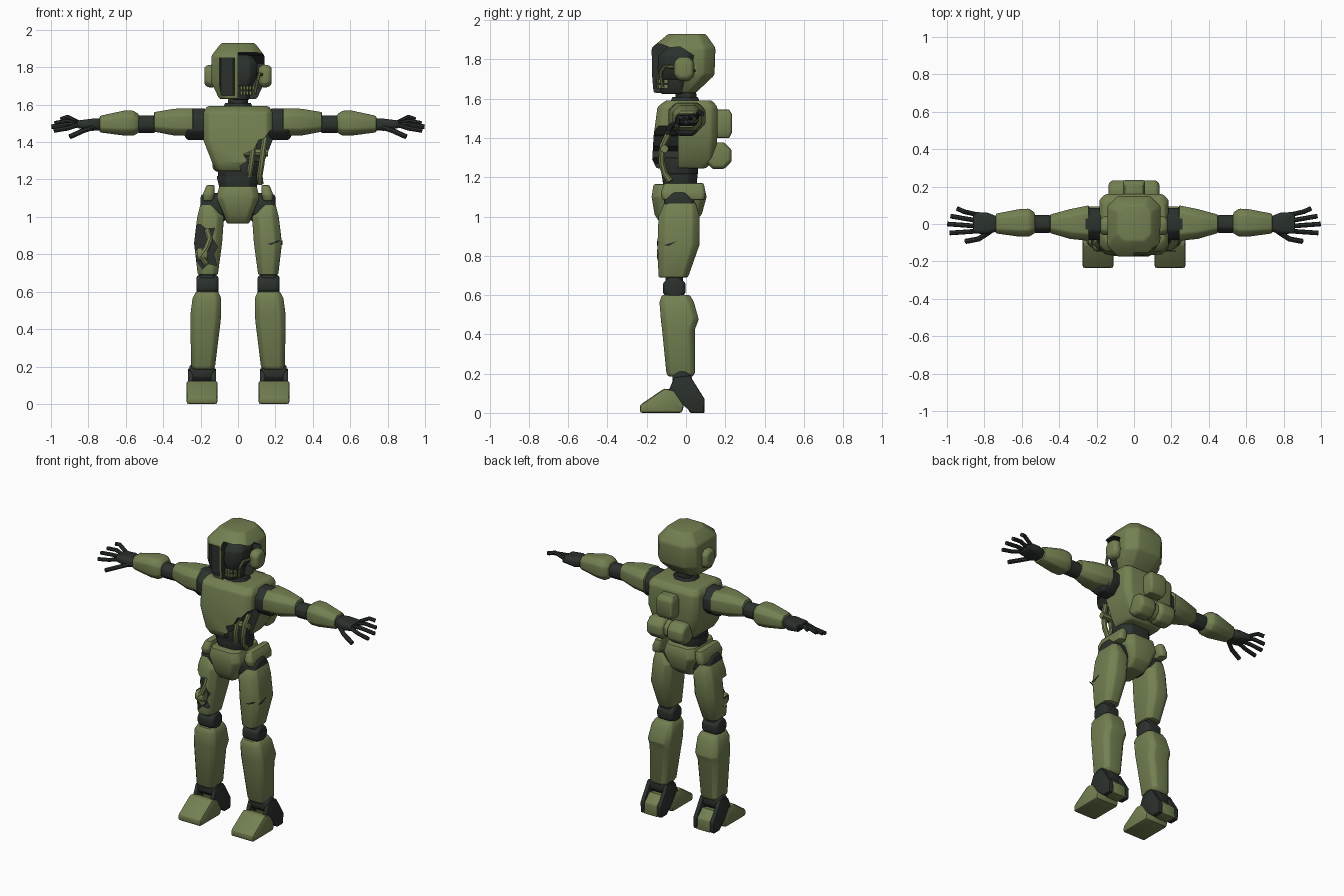
import bpy, bmesh
from mathutils import Vector

cube = bpy.data.objects.get("Cube")
if cube:
    bpy.data.objects.remove(cube, do_unlink=True)


def material(name, rgb):
    m = bpy.data.materials.new(name)
    m.use_nodes = True
    m.diffuse_color = (*rgb, 1)
    m.node_tree.nodes["Principled BSDF"].inputs["Base Color"].default_value = (*rgb, 1)
    return m


GREEN = material("olive_green", (0.17, 0.215, 0.083))
DARK = material("dark_metal", (0.024, 0.031, 0.026))
MATS = (GREEN, DARK)
G, D = 0, 1
parts = []


def bake(ob):
    """Replace an object's mesh by its evaluated result."""
    deps = bpy.context.evaluated_depsgraph_get()
    mesh = bpy.data.meshes.new_from_object(ob.evaluated_get(deps))
    ob.modifiers.clear()
    ob.data = mesh


def finish(name, bm, color, bevel=0.008):
    bmesh.ops.recalc_face_normals(bm, faces=bm.faces)
    for f in bm.faces:
        f.material_index = color
    mesh = bpy.data.meshes.new(name)
    bm.to_mesh(mesh)
    bm.free()
    for m in MATS:
        mesh.materials.append(m)
    ob = bpy.data.objects.new(name, mesh)
    bpy.context.collection.objects.link(ob)
    if bevel:
        mod = ob.modifiers.new("Bevel", "BEVEL")
        mod.width, mod.segments, mod.limit_method = bevel, 2, "ANGLE"
        bake(ob)
    parts.append(ob)
    return ob


def skin(name, color, loops, bevel):
    """Bridge equal-length point loops and cap both ends."""
    bm = bmesh.new()
    rings = [[bm.verts.new(p) for p in loop] for loop in loops]
    n = len(rings[0])
    for a, b in zip(rings, rings[1:]):
        for i in range(n):
            j = (i + 1) % n
            bm.faces.new((a[i], a[j], b[j], b[i]))
    bm.faces.new(rings[0])
    bm.faces.new(rings[-1])
    return finish(name, bm, color, bevel)


def loft(name, color, axis, rings, s=1, c=0.25, bevel=0.008):
    """Chamfered rectangles (t, a0, a1, b0, b1) along the z or x axis."""
    loops = []
    for t, a0, a1, b0, b1 in rings:
        k = c * min(a1 - a0, b1 - b0)
        flat = [(a0 + k, b0), (a1 - k, b0), (a1, b0 + k), (a1, b1 - k),
                (a1 - k, b1), (a0 + k, b1), (a0, b1 - k), (a0, b0 + k)]
        loops.append([(s * a, b, t) if axis == "z" else (s * t, a, b) for a, b in flat])
    return skin(name, color, loops, bevel)


def box(name, color, x, y, z, s=1, c=0.12, bevel=0.006):
    return loft(name, color, "z", [(z[0], *x, *y), (z[1], *x, *y)], s, c, bevel)


def prism(name, color, pts, lo, hi, axis="x", s=1, bevel=0.006):
    """Extrude a side (y, z) or front (x, z) outline."""
    loops = [[(s * t, a, b) if axis == "x" else (s * a, t, b) for a, b in pts] for t in (lo, hi)]
    return skin(name, color, loops, bevel)


def drum(name, color, x0, x1, y, z, r, s=1):
    """Round joint whose axis runs sideways."""
    e = (x1 - x0) * 0.15
    rows = [(x0, r * .8), (x0 + e, r), (x1 - e, r), (x1, r * .8)]
    return loft(name, color, "x", [(t, y - q, y + q, z - q, z + q) for t, q in rows], s, 0.29)


def tube(name, color, pts, r, s=1):
    cu = bpy.data.curves.new(name, "CURVE")
    cu.dimensions, cu.bevel_depth, cu.bevel_resolution, cu.use_fill_caps = "3D", r, 2, True
    sp = cu.splines.new("POLY")
    sp.points.add(len(pts) - 1)
    for p, (x, y, z) in zip(sp.points, pts):
        p.co = (s * x, y, z, 1)
    tmp = bpy.data.objects.new(name, cu)
    bpy.context.collection.objects.link(tmp)
    bm = bmesh.new()
    bm.from_mesh(bpy.data.meshes.new_from_object(
        tmp.evaluated_get(bpy.context.evaluated_depsgraph_get())))
    bpy.data.objects.remove(tmp)
    return finish(name, bm, color, 0)


def carve(ob, cutter):
    mod = ob.modifiers.new("Cut", "BOOLEAN")
    mod.operation, mod.solver, mod.object = "DIFFERENCE", "EXACT", cutter
    bake(ob)
    parts.remove(cutter)
    bpy.data.objects.remove(cutter)


# Helmet with recessed visor and torn left half
helmet = loft("helmet", G, "z", [(1.63, -.10, .10, -.165, .05), (1.72, -.143, .143, -.173, .145),
              (1.86, -.143, .143, -.175, .15), (1.93, -.09, .09, -.09, .10)], c=.2, bevel=.01)
carve(helmet, box("visor_cut", D, (-.10, -.018), (-.3, -.145), (1.65, 1.85), bevel=0))
tear = [(-.3, 1.875), (-.13, 1.88), (-.08, 1.86), (-.03, 1.865), (.04, 1.82), (.03, 1.77),
        (.05, 1.74), (-.01, 1.69), (-.03, 1.6), (-.3, 1.6)]
carve(helmet, prism("face_cut", D, tear, .0, .3, bevel=0))

# Exposed skull, teeth and cheek hose
loft("skull", D, "z", [(1.69, -.02, .07, -.13, .03), (1.75, -.05, .10, -.145, .05),
     (1.82, -.05, .105, -.14, .05), (1.87, -.02, .07, -.09, .02)])
loft("jaw", D, "z", [(1.625, -.03, .06, -.13, .0), (1.70, -.03, .08, -.14, .0)])
for i in range(5):
    x, y = .012 + i * .016, -.152 + .0025 * i * i
    for z in (1.652, 1.678):
        box("tooth", G, (x, x + .012), (y, y + .02), (z, z + .021), bevel=.003)
tube("cheek_hose", G, [(.13, -.04, 1.76), (.115, -.11, 1.765), (.105, -.13, 1.73), (.09, -.12, 1.66)], .009)
for s, side in ((1, "left"), (-1, "right")):
    loft(side + "_ear_pod", G, "x", [(.11, -.04, .03, 1.71, 1.80), (.135, -.06, .04, 1.69, 1.815),
         (.165, -.06, .04, 1.695, 1.81), (.18, -.045, .025, 1.71, 1.80)], s)

# Neck
loft("neck", D, "z", [(1.57, -.055, .055, -.055, .055), (1.67, -.05, .05, -.05, .05)], c=.29)
loft("neck_collar", D, "z", [(1.58, -.08, .08, -.08, .07), (1.61, -.07, .07, -.07, .06)], c=.29)

# Chest with a torn lower left corner
chest = loft("chest", G, "z", [(1.245, -.115, .115, -.15, .10), (1.29, -.138, .138, -.172, .15),
             (1.41, -.185, .185, -.165, .16), (1.56, -.185, .185, -.145, .16),
             (1.592, -.165, .165, -.10, .13)], c=.1, bevel=.01)
hole = [(.3, 1.47), (.17, 1.46), (.14, 1.42), (.11, 1.41), (.085, 1.36), (.03, 1.335), (.05, 1.30),
        (.01, 1.27), (.03, 1.2), (.3, 1.2)]
carve(chest, prism("chest_cut", D, hole, -.3, -.04, "y", bevel=0))
tube("chest_piston", G, [(.03, -.11, 1.345), (.16, -.11, 1.345)], .021)
for x in (.07, .125):
    tube("chest_hose", G, [(x + .02, -.09, 1.42), (x + .01, -.12, 1.36), (x, -.125, 1.28),
         (x - .01, -.11, 1.22), (x - .005, -.08, 1.18)], .017)

# Back unit
loft("back_box", G, "z", [(1.40, -.05, .05, .14, .22), (1.43, -.06, .06, .14, .235),
     (1.52, -.06, .06, .14, .235), (1.545, -.05, .05, .14, .22)], c=.1)
drum("back_roll_core", G, -.07, .07, .155, 1.31, .055)

# Waist and pelvis
loft("waist_upper", D, "z", [(1.21, -.105, .105, -.125, .06), (1.30, -.115, .115, -.12, .06)])
loft("waist_lower", D, "z", [(1.12, -.09, .09, -.11, .05), (1.22, -.115, .115, -.125, .06)])
loft("pelvis", G, "z", [(.965, -.06, .06, -.13, .03), (1.01, -.075, .075, -.16, .08),
     (1.10, -.115, .115, -.175, .105), (1.165, -.10, .10, -.165, .09)], c=.15)

# Arms and legs, built once per side
for s, side in ((1, "left_"), (-1, "right_")):
    drum(side + "back_roll", G, .015, .135, .165, 1.31, .068, s)
    drum(side + "shoulder", D, .16, .285, 0, 1.495, .085, s)
    loft(side + "upper_arm", G, "x", [(.24, -.09, .10, 1.435, 1.58), (.34, -.08, .08, 1.435, 1.578),
         (.45, -.048, .05, 1.456, 1.56)], s)
    drum(side + "elbow", D, .435, .545, 0, 1.495, .047, s)
    loft(side + "forearm", G, "x", [(.53, -.05, .06, 1.45, 1.55), (.56, -.066, .082, 1.435, 1.568),
         (.61, -.068, .08, 1.435, 1.568), (.74, -.05, .055, 1.452, 1.54)], s)
    loft(side + "palm", D, "x", [(.72, -.035, .035, 1.465, 1.525), (.78, -.055, .06, 1.46, 1.525),
         (.86, -.05, .065, 1.475, 1.515)], s)
    for y, x, ty, tz in ((.05, .945, .083, 1.522), (.018, .98, .042, 1.50),
                         (-.012, .997, 0, 1.482), (-.038, .985, -.048, 1.462)):
        tube(side + "finger", D, [(.84, y, 1.497), (.91, y * .5 + ty * .5, tz + .012),
             (x, ty, tz)], .0125, s)
    tube(side + "thumb", D, [(.77, -.04, 1.48), (.83, -.08, 1.46), (.90, -.093, 1.428)], .014, s)

    loft(side + "hip_guard", G, "z", [(1.085, .135, .188, -.12, .095), (1.12, .125, .188, -.13, .10),
         (1.17, .125, .168, -.11, .09)], s)
    drum(side + "hip_joint", D, .06, .20, -.035, 1.05, .078, s)
    thigh = loft(side + "thigh", G, "z", [(1.07, .125, .20, -.11, .05), (1.0, .075, .218, -.14, .07),
                 (.86, .085, .235, -.145, .07), (.69, .108, .215, -.14, .01)], s)
    if s < 0:
        gash = [(.3, .95), (.2, .96), (.17, .935), (.125, .94), (.14, .89), (.11, .84), (.13, .80),
                (.115, .74), (.16, .75), (.19, .72), (.225, .77), (.215, .82), (.3, .84)]
        carve(thigh, prism("thigh_cut", D, gash, -.3, -.06, "y", -1, bevel=0))
        tube("thigh_hose", G, [(.165, -.07, .93), (.15, -.12, .88), (.17, -.13, .83),
             (.20, -.13, .79), (.17, -.12, .75)], .017, s)
        drum("thigh_pivot", G, .16, .22, -.11, .80, .035, s)
    drum(side + "knee", D, .105, .222, -.06, .635, .058, s)
    box(side + "knee_strut", D, (.125, .205), (-.105, -.015), (.56, .71), s)
    loft(side + "shin", G, "z", [(.60, .105, .225, -.122, .02), (.565, .09, .243, -.135, .04),
         (.475, .09, .255, -.128, .065), (.425, .095, .255, -.122, .045),
         (.205, .122, .25, -.10, .045), (.185, .135, .24, -.09, .035)], s, c=.18)

    # Foot
    drum(side + "ankle", D, .125, .26, -.02, .165, .05, s)
    plate = [(-.06, .18), (.02, .19), (.095, .07), (.09, 0), (.03, 0), (-.09, .11)]
    for lo, hi in ((.117, .145), (.24, .268)):
        prism(side + "ankle_plate", D, plate, lo, hi, s=s)
    prism(side + "heel", G, [(.02, 0), (.095, 0), (.092, .075), (.04, .125), (-.03, .11)], .145, .24, s=s)
    prism(side + "toe", G, [(-.235, 0), (-.235, .04), (-.11, .125), (-.06, .115), (-.01, .04),
          (-.02, 0)], .11, .275, s=s, bevel=.012)

# Thigh cracks
crack = [(.155, .855), (.18, .862), (.225, .875), (.20, .86), (.18, .85)]
prism("thigh_crack_front", D, crack, -.148, -.142, "y", bevel=0)
prism("thigh_crack_side", D, [(x - .27, z) for x, z in crack], .231, .237, bevel=0)

# Smooth rounded edges, keep sharp ones
bpy.ops.object.select_all(action="DESELECT")
for ob in parts:
    ob.select_set(True)
bpy.context.view_layer.objects.active = parts[0]
bpy.ops.object.shade_smooth_by_angle(angle=0.5)
